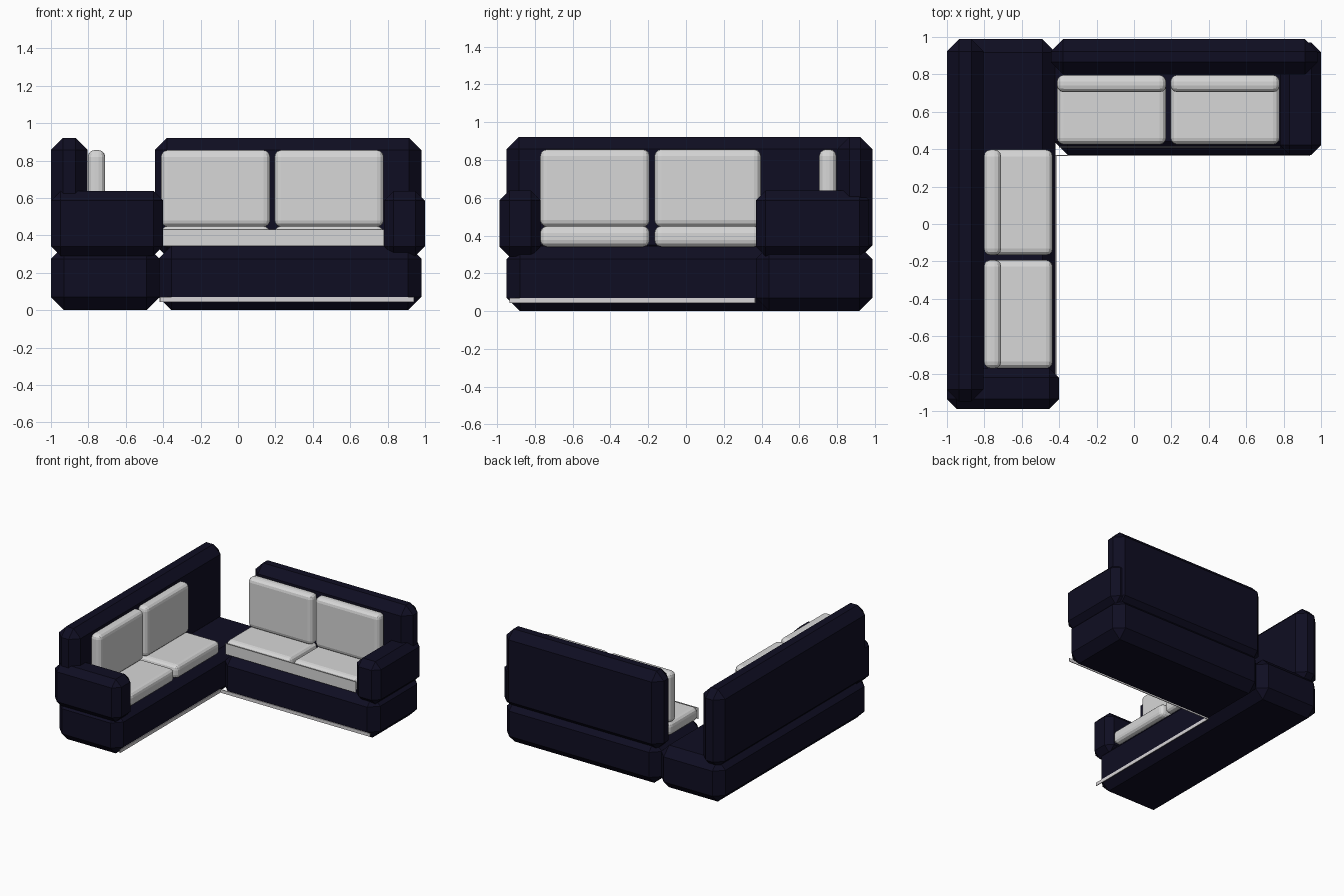
import bpy, bmesh

if "Cube" in bpy.data.objects:
    bpy.data.objects.remove(bpy.data.objects["Cube"])


def material(name, rgb):
    m = bpy.data.materials.new(name)
    m.diffuse_color = (*rgb, 1.0)
    m.use_nodes = True
    m.node_tree.nodes["Principled BSDF"].inputs["Base Color"].default_value = m.diffuse_color
    return m


NAVY = material("navy_fabric", (0.0048, 0.0042, 0.016))
GREY = material("light_grey_fabric", (0.68, 0.68, 0.68))
TRIM = material("pale_trim", (0.68, 0.66, 0.68))


def block(name, x, y, z, mat, bevel=0.0, segments=1):
    """Box given by its x, y and z ranges, with optional bevelled edges."""
    bm = bmesh.new()
    bmesh.ops.create_cube(bm, size=1.0)
    for v in bm.verts:
        for i, (lo, hi) in enumerate((x, y, z)):
            v.co[i] = hi if v.co[i] > 0 else lo
    if bevel:
        bmesh.ops.bevel(bm, geom=bm.edges[:], offset=bevel, segments=segments,
                        profile=0.5, affect='EDGES')
    mesh = bpy.data.meshes.new(name)
    bm.to_mesh(mesh)
    bm.free()
    mesh.materials.append(mat)
    ob = bpy.data.objects.new(name, mesh)
    bpy.context.collection.objects.link(ob)
    return ob


# Chamfered bases of the two wings
block("left_base", (-1.0, -0.42), (-0.95, 0.988), (0.0, 0.345), NAVY, 0.07)
block("right_base", (-0.425, 0.98), (0.37, 0.988), (0.0, 0.345), NAVY, 0.07)

# Backrests
block("left_backrest", (-1.0, -0.805), (-0.95, 0.988), (0.285, 0.922), NAVY, 0.065)
block("right_backrest", (-0.445, 0.98), (0.80, 0.988), (0.285, 0.922), NAVY, 0.065)

# Armrests at the two free ends
block("left_armrest", (-1.0, -0.40), (-0.988, -0.77), (0.29, 0.638), NAVY, 0.052)
block("right_armrest", (0.78, 1.0), (0.37, 0.97), (0.29, 0.638), NAVY, 0.052)

# Seat and back cushions, two per wing
for i, span in enumerate([(-0.772, -0.192), (-0.167, 0.397)]):
    block(f"left_seat_cushion_{i + 1}", (-0.803, -0.435), span, (0.34, 0.45), GREY, 0.036, 3)
    block(f"left_back_cushion_{i + 1}", (-0.803, -0.71), span, (0.445, 0.856), GREY, 0.036, 3)
for i, span in enumerate([(-0.412, 0.172), (0.195, 0.779)]):
    block(f"right_seat_cushion_{i + 1}", span, (0.425, 0.797), (0.34, 0.45), GREY, 0.036, 3)
    block(f"right_back_cushion_{i + 1}", span, (0.705, 0.797), (0.445, 0.856), GREY, 0.036, 3)

# Flat panel along the front of the right seat
block("seat_front_panel", (-0.40, 0.78), (0.409, 0.415), (0.343, 0.432), GREY)

# Trim strips low on the inner sides of the bases
block("right_trim_strip", (-0.42, 0.94), (0.363, 0.369), (0.043, 0.07), TRIM)
block("left_trim_strip", (-0.42, -0.414), (-0.935, 0.367), (0.043, 0.07), TRIM)
